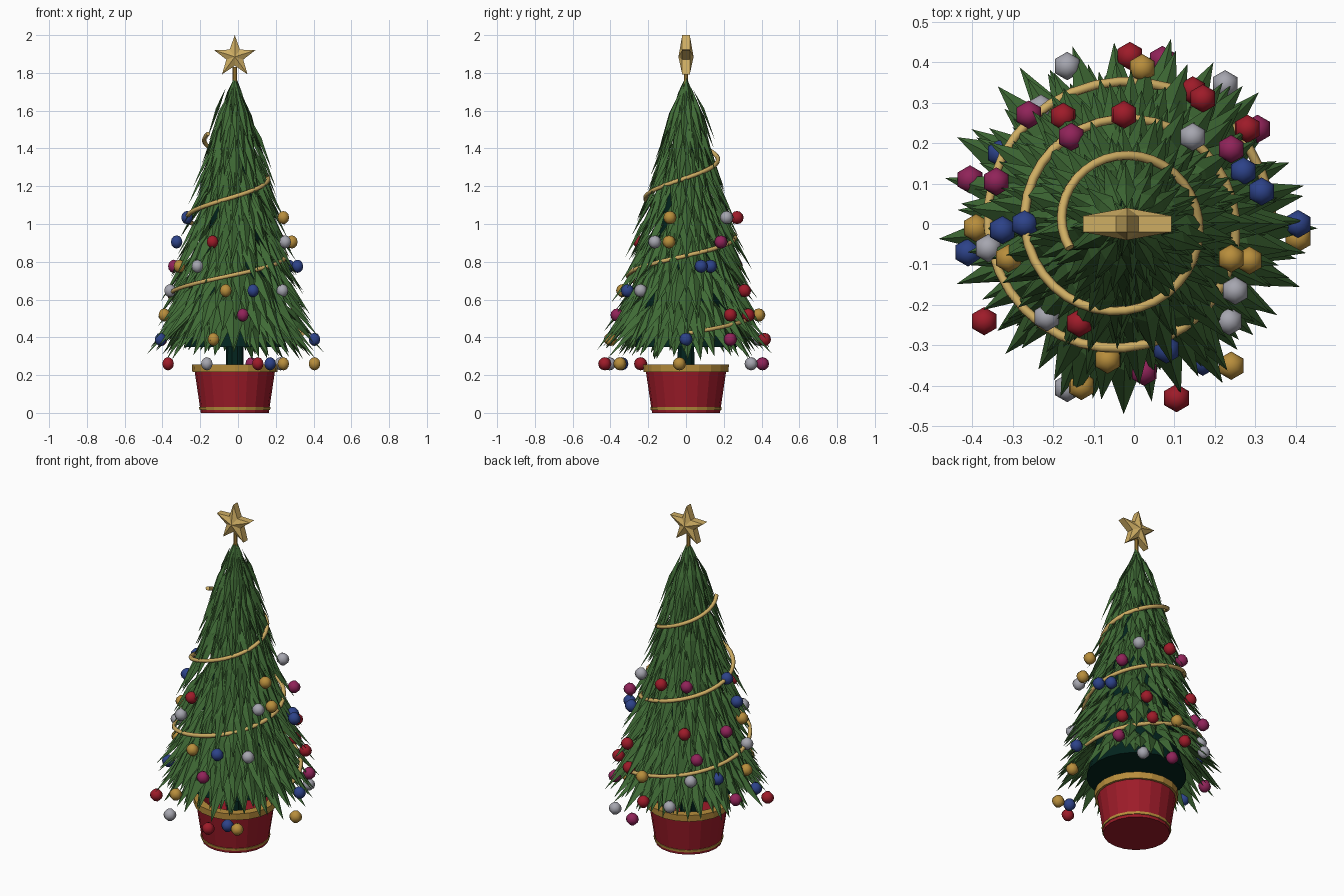
import bpy, bmesh, random
from math import sin, cos, acos, pi, tau, radians
from mathutils import Vector, Matrix

random.seed(7)
if "Cube" in bpy.data.objects:
    bpy.data.objects.remove(bpy.data.objects["Cube"])

AXIS_X = -0.017  # the tree stands slightly off centre


def material(name, *rgb):
    mat = bpy.data.materials.new(name)
    mat.use_nodes = True
    mat.diffuse_color = (*rgb, 1)
    mat.node_tree.nodes["Principled BSDF"].inputs["Base Color"].default_value = (*rgb, 1)
    return mat


green = material("needle green", 0.05, 0.145, 0.036)
dark = material("dark green", 0.001, 0.018, 0.013)
red = material("red", 0.34, 0.011, 0.022)
brass = material("brass", 0.48, 0.27, 0.045)
gold = material("pale gold", 0.62, 0.42, 0.125)
blue = material("blue", 0.026, 0.055, 0.25)
purple = material("purple", 0.28, 0.017, 0.10)
silver = material("silver", 0.38, 0.38, 0.43)


def finish(name, bm, mat, location=(AXIS_X, 0, 0), smooth=False):
    bmesh.ops.recalc_face_normals(bm, faces=bm.faces)
    for face in bm.faces:
        face.smooth = smooth
    mesh = bpy.data.meshes.new(name)
    bm.to_mesh(mesh)
    bm.free()
    mesh.materials.append(mat)
    obj = bpy.data.objects.new(name, mesh)
    obj.location = location
    bpy.context.collection.objects.link(obj)


def lathe(name, profile, mat, sides=20):
    """Turn a closed (radius, height) profile around the tree's axis."""
    bm = bmesh.new()
    rings = [[bm.verts.new((r * cos(tau * i / sides), r * sin(tau * i / sides), z))
              for i in range(sides)] for r, z in profile]
    for a, b in zip(rings, rings[1:] + rings[:1]):
        for i in range(sides):
            j = (i + 1) % sides
            bm.faces.new((a[i], a[j], b[j], b[i]))
    bmesh.ops.remove_doubles(bm, verts=bm.verts, dist=0.0001)
    finish(name, bm, mat)


# Pot with a hollow top, brass rim and thin brass band
lathe("pot", [(0, 0), (0.18, 0), (0.214, 0.23), (0.19, 0.23), (0.18, 0.16), (0, 0.16)], red)
lathe("pot_rim", [(0.20, 0.217), (0.225, 0.217), (0.227, 0.255), (0.18, 0.255)], brass)
lathe("pot_band", [(0.175, 0.016), (0.187, 0.016), (0.189, 0.03), (0.175, 0.03)], brass)

# Trunk and dark core behind the needles
lathe("trunk", [(0, 0.15), (0.048, 0.15), (0.045, 0.4), (0, 0.4)], dark, 10)
lathe("foliage_core", [(0, 0.35), (0.27, 0.35), (0.23, 0.5), (0.012, 1.62), (0, 1.64)], dark, 24)


def add_blade(bm, angle, tip_r, tip_z, length, droop, width):
    """A ridged blade that hangs outwards from the axis."""
    out = Vector((cos(angle), sin(angle), 0))
    side = Vector((-sin(angle), cos(angle), 0))
    along = out * cos(droop) - Vector((0, 0, sin(droop)))
    normal = out * sin(droop) + Vector((0, 0, cos(droop)))
    tip = out * tip_r + Vector((0, 0, tip_z))
    root = tip - along * length
    mid = root + along * length * 0.4
    points = (root, mid + side * width / 2, tip, mid - side * width / 2,
              mid + normal * width * 0.3)
    a, left, t, right, ridge = [bm.verts.new(p) for p in points]
    for face in ((a, left, ridge), (left, t, ridge), (t, right, ridge),
                 (right, a, ridge), (a, right, t, left)):
        bm.faces.new(face)


def add_tier(bm, r, z, length, droop, width, spread):
    """A ring of blades; spread scales the random variation."""
    count = round(11 + 54 * r)
    turn = random.random()
    for i in range(count):
        angle = tau * (i + turn + random.uniform(-0.3, 0.3)) / count
        add_blade(bm, angle, r + random.uniform(-0.04, 0.03) * spread,
                  z + random.uniform(-0.035, 0.035), length,
                  radians(droop + random.uniform(-4, 4) * spread),
                  width * random.uniform(0.9, 1.1))


# Tiers of drooping blades, steeper and narrower towards the top
bm = bmesh.new()
add_tier(bm, 0.36, 0.31, 0.3, 55, 0.095, 0.7)  # inner skirt
TIERS = 14
for tier in range(TIERS):
    f = tier / (TIERS - 1)
    z = 0.32 + 1.10 * f
    add_tier(bm, 0.53 - 0.27 * z, z, 0.33 - 0.04 * f, 46 + 22 * f, 0.09 - 0.042 * f, 1 - 0.6 * f)
# Narrow crown blades meeting at the top
for i in range(18):
    tip_r = random.uniform(0.06, 0.09)
    add_blade(bm, tau * i / 18, tip_r, random.uniform(1.54, 1.57),
              0.235, acos(tip_r / 0.235), 0.03)
finish("needles", bm, green)

# Garland spiralling up the tree, half sunk in the needles
curve = bpy.data.curves.new("garland_path", "CURVE")
curve.dimensions = "3D"
curve.bevel_depth = 0.012
curve.bevel_resolution = 1
curve.use_fill_caps = True
spline = curve.splines.new("POLY")
STEPS = 92
spline.points.add(STEPS)
for i, point in enumerate(spline.points):
    angle = radians(925) * i / STEPS
    z = 0.42 + 0.412 * angle / tau
    r = 0.468 - 0.222 * z
    point.co = (r * cos(angle), r * sin(angle), z, 1)
path = bpy.data.objects.new("garland_path", curve)
bpy.context.collection.objects.link(path)
bm = bmesh.new()
bm.from_mesh(path.to_mesh())
path.to_mesh_clear()
bpy.data.objects.remove(path)
finish("garland", bm, gold, (AXIS_X - 0.015, 0, 0), smooth=True)

# Baubles hang in level rows; each is (x, y, row) with row 0 lowest
BAUBLES = {
    "red": (red, [(-.01, .415, 1), (.145, .33, 2), (.17, .31, 3), (-.175, .265, 4),
                  (-.025, .27, 6), (.28, .235, 2), (-.37, -.24, 0), (-.135, -.245, 5),
                  (.105, -.43, 0)]),
    "purple": (purple, [(.07, .405, 0), (-.26, .27, 3), (-.155, .215, 6), (.305, .235, 1),
                        (.24, .185, 5), (-.405, .11, 1), (-.34, .105, 4), (.025, -.365, 2)]),
    "blue": (blue, [(.27, .13, 4), (.315, .08, 4), (-.33, .175, 2), (-.325, -.015, 5),
                    (-.27, 0, 6), (-.41, -.07, 1), (.08, -.31, 3), (.17, -.34, 0),
                    (.405, 0, 1)]),
    "brass": (brass, [(.02, .385, 2), (-.39, -.01, 2), (-.31, -.085, 4), (-.13, -.4, 1),
                      (-.065, -.335, 3), (.24, -.35, 0), (.24, -.085, 6), (.285, -.09, 5),
                      (.405, -.035, 0)]),
    "silver": (silver, [(-.165, .39, 1), (.225, .345, 0), (-.23, .285, 2), (.145, .215, 6),
                        (-.36, -.06, 3), (-.215, -.23, 4), (-.165, -.405, 0),
                        (.235, -.24, 3), (.25, -.165, 5)]),
}
for colour, (mat, spots) in BAUBLES.items():
    bm = bmesh.new()
    for x, y, row in spots:
        place = Matrix.Translation((x, y, 0.26 + 0.129 * row))
        bmesh.ops.create_uvsphere(bm, u_segments=6, v_segments=6, radius=0.035, matrix=place)
    finish(colour + "_baubles", bm, mat, (0, 0, 0), smooth=True)

# Star on a short stem
lathe("star_stem", [(0, 1.7), (0.011, 1.7), (0.011, 1.83), (0, 1.83)], brass, 8)
bm = bmesh.new()
rims = []
for y in (-0.02, 0.02):
    rim = []
    for i in range(10):
        r = 0.047 if i % 2 else 0.115
        rim.append(bm.verts.new((r * sin(pi * i / 5), y, r * cos(pi * i / 5))))
    centre = bm.verts.new((0, y * 2, 0))
    for i in range(10):
        bm.faces.new((centre, rim[i], rim[(i + 1) % 10]))
    rims.append(rim)
for i in range(10):
    j = (i + 1) % 10
    bm.faces.new((rims[0][i], rims[0][j], rims[1][j], rims[1][i]))
finish("star", bm, gold, (AXIS_X, 0, 1.885))
